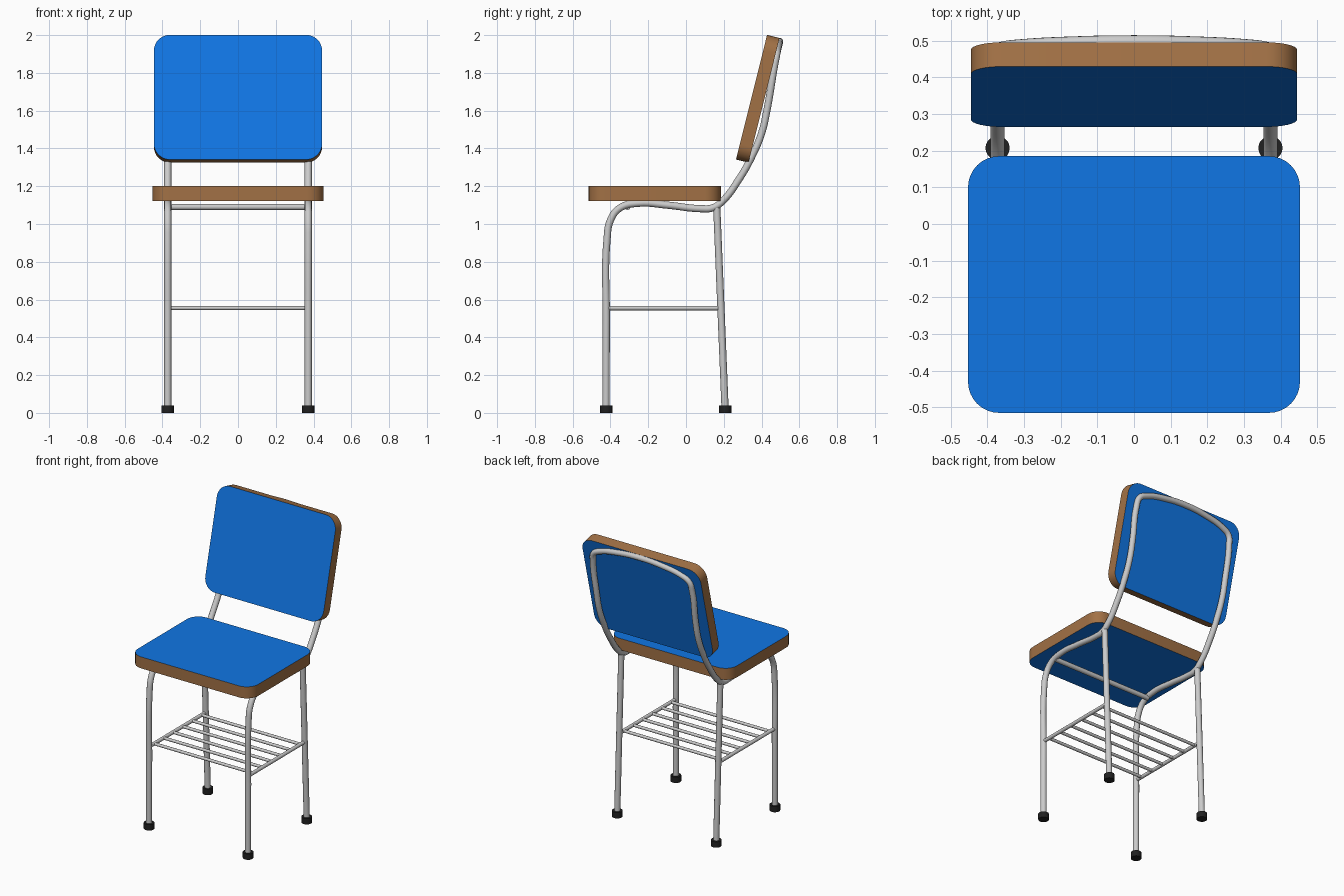
import bpy, bmesh, math
from mathutils import Matrix, Vector

if "Cube" in bpy.data.objects:
    bpy.data.objects.remove(bpy.data.objects["Cube"])


def material(name, rgb):
    m = bpy.data.materials.new(name)
    m.diffuse_color = (*rgb, 1)
    m.use_nodes = True
    m.node_tree.nodes["Principled BSDF"].inputs["Base Color"].default_value = m.diffuse_color
    return m


BLUE = material("blue_laminate", (0.005, 0.18, 0.78))
BROWN = material("wood_edge", (0.36, 0.165, 0.06))
BLACK = material("black_rubber", (0.015, 0.015, 0.015))


def smooth(obj):
    bpy.ops.object.select_all(action='DESELECT')
    obj.select_set(True)
    bpy.context.view_layer.objects.active = obj
    bpy.ops.object.shade_smooth_by_angle(angle=math.radians(35))


def add_object(name, mesh):
    obj = bpy.data.objects.new(name, mesh)
    bpy.context.collection.objects.link(obj)
    smooth(obj)
    return obj


def tube(name, points, radius):
    """Round tube along a smooth path."""
    cu = bpy.data.curves.new(name, 'CURVE')
    cu.dimensions = '3D'
    cu.bevel_depth, cu.bevel_resolution = radius, 4
    cu.resolution_u, cu.use_fill_caps = 6, True
    sp = cu.splines.new('BEZIER')
    sp.bezier_points.add(len(points) - 1)
    for bp, p in zip(sp.bezier_points, points):
        bp.co = p
        bp.handle_left_type = bp.handle_right_type = 'AUTO'
    tmp = bpy.data.objects.new(name + "_path", cu)
    bpy.context.collection.objects.link(tmp)
    dg = bpy.context.evaluated_depsgraph_get()
    mesh = bpy.data.meshes.new_from_object(tmp.evaluated_get(dg))
    bpy.data.objects.remove(tmp)
    mesh.name = name
    return add_object(name, mesh)


def panel(name, width, depth, thick, radius, matrix):
    """Rounded board: blue faces, wooden rim."""
    bm = bmesh.new()
    ring = []
    for k, (sx, sy) in enumerate([(1, 1), (-1, 1), (-1, -1), (1, -1)]):
        cx, cy = sx * (width / 2 - radius), sy * (depth / 2 - radius)
        for i in range(9):
            a = math.pi / 2 * (k + i / 8)
            ring.append(bm.verts.new((cx + radius * math.cos(a), cy + radius * math.sin(a), -thick / 2)))
    base = bm.faces.new(ring)
    ext = bmesh.ops.extrude_face_region(bm, geom=[base], use_keep_orig=True)
    top = [g for g in ext["geom"] if isinstance(g, bmesh.types.BMVert)]
    bmesh.ops.translate(bm, verts=top, vec=(0, 0, thick))
    bmesh.ops.recalc_face_normals(bm, faces=bm.faces)
    for f in bm.faces:
        f.material_index = 0 if abs(f.normal.z) > 0.5 else 1
    bm.transform(matrix)
    mesh = bpy.data.meshes.new(name)
    bm.to_mesh(mesh)
    bm.free()
    mesh.materials.append(BLUE)
    mesh.materials.append(BROWN)
    return add_object(name, mesh)


# Seat and tilted backrest
panel("seat", 0.905, 0.70, 0.078, 0.085, Matrix.Translation((0, -0.165, 1.162)))
panel("backrest", 0.89, 0.68, 0.068, 0.085,
      Matrix.Translation((0, 0.380, 1.663)) @ Matrix.Rotation(math.radians(76), 4, 'X'))

# One continuous bent tube: front legs, seat rails, back uprights, top bow
R, X = 0.019, 0.372
side = [(X, -0.423, 0.02), (X, -0.422, 0.5), (X, -0.418, 0.92), (X, -0.400, 1.02),
        (X, -0.350, 1.085), (X, -0.25, 1.11), (X, -0.1, 1.10), (X, 0.08, 1.081),
        (X, 0.14, 1.085), (X, 0.19, 1.118), (X, 0.28, 1.236), (X, 0.35, 1.36),
        (X, 0.40, 1.48), (X, 0.43, 1.61), (X, 0.467, 1.83), (0.358, 0.479, 1.893),
        (0.31, 0.485, 1.922), (0.16, 0.493, 1.955)]
mirror = [(-x, y, z) for x, y, z in reversed(side)]
tube("bent_frame", side + [(0, 0.496, 1.966)] + mirror, R)

# Rear legs, rack side rails and rubber feet
for s, label in ((1, "right"), (-1, "left")):
    tube(f"rear_leg_{label}", [(s * X, 0.207, 0.02), (s * X, 0.163, 1.085)], R)
    tube(f"rack_side_{label}", [(s * X, -0.42, 0.555), (s * X, 0.183, 0.555)], 0.012)
    for y, end in ((-0.423, "front"), (0.207, "rear")):
        bpy.ops.mesh.primitive_cylinder_add(vertices=20, radius=0.033, depth=0.04,
                                            location=(s * X, y, 0.02))
        foot = bpy.context.object
        foot.name = f"foot_{end}_{label}"
        foot.data.materials.append(BLACK)
        smooth(foot)

# Brace under the seat and rack slats
tube("seat_brace", [(-X, -0.31, 1.09), (X, -0.31, 1.09)], 0.016)
for i in range(6):
    y = -0.37 + i * 0.102
    tube(f"rack_slat_{i + 1}", [(-X, y, 0.555), (X, y, 0.555)], 0.010)
